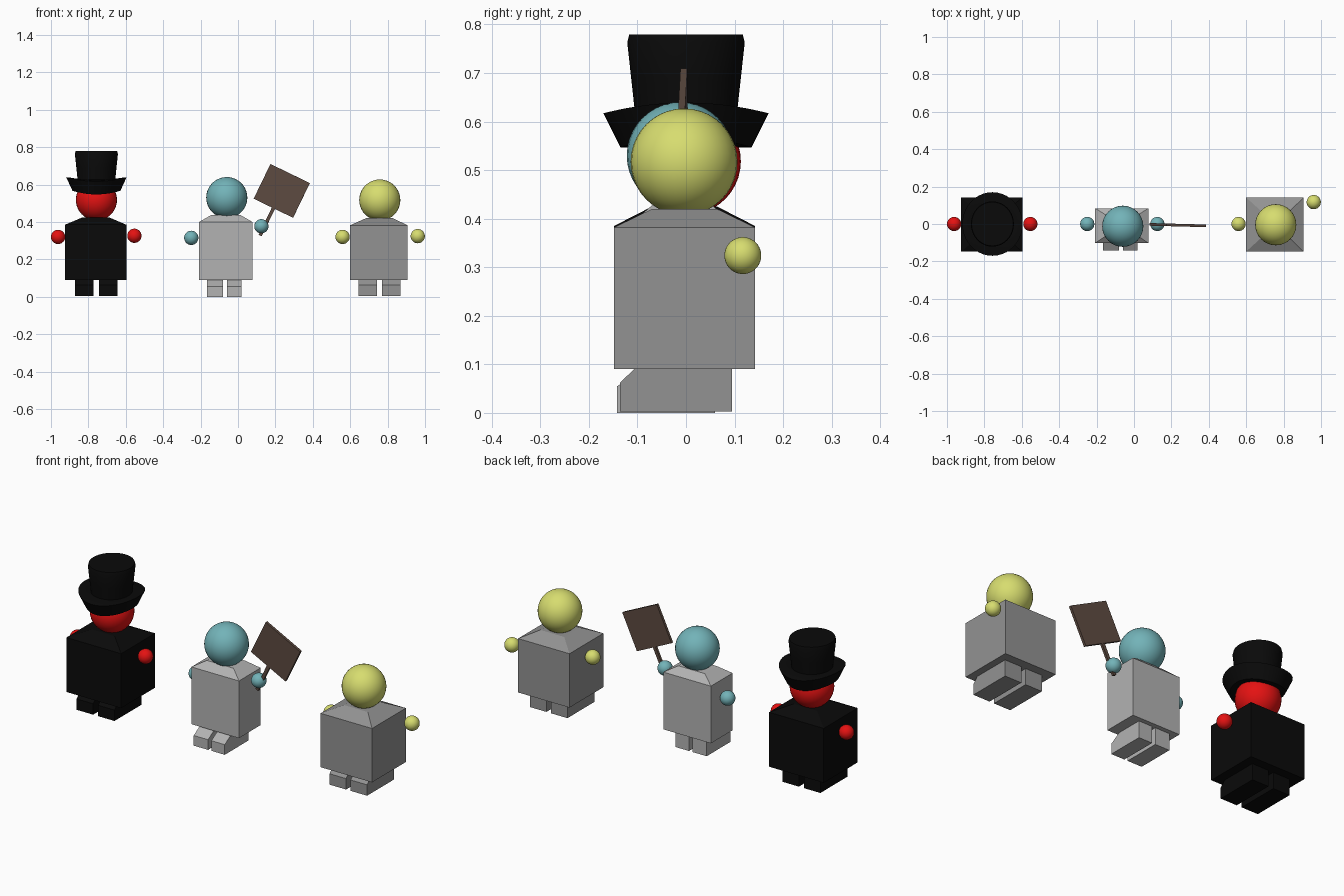
import bpy, bmesh
from math import sin, cos, pi, radians
from mathutils import Matrix

if "Cube" in bpy.data.objects:
    bpy.data.objects.remove(bpy.data.objects["Cube"])


def material(name, r, g, b):
    m = bpy.data.materials.new(name)
    m.diffuse_color = (r, g, b, 1)
    m.use_nodes = True
    m.node_tree.nodes["Principled BSDF"].inputs["Base Color"].default_value = m.diffuse_color
    return m


RED = material("red", 0.78, 0.006, 0.006)
TEAL = material("teal", 0.17, 0.45, 0.48)
YELLOW = material("yellow", 0.68, 0.72, 0.16)
BLACK = material("black", 0.003, 0.003, 0.003)
LIGHT = material("light_grey", 0.45, 0.45, 0.45)
GREY = material("grey", 0.29, 0.29, 0.29)
BROWN = material("brown", 0.11, 0.07, 0.053)


def finish(bm, name, mat, smooth=False):
    bmesh.ops.recalc_face_normals(bm, faces=bm.faces)
    me = bpy.data.meshes.new(name)
    bm.to_mesh(me)
    bm.free()
    ob = bpy.data.objects.new(name, me)
    bpy.context.collection.objects.link(ob)
    me.materials.append(mat)
    if smooth:
        bpy.context.view_layer.objects.active = ob
        ob.select_set(True)
        bpy.ops.object.shade_smooth_by_angle(angle=radians(35))
        ob.select_set(False)
    return ob


def skin(bm, rings):
    """Join equal-sized closed rings of points and cap both ends."""
    loops = [[bm.verts.new(p) for p in ring] for ring in rings]
    n = len(loops[0])
    for a, b in zip(loops, loops[1:]):
        for i in range(n):
            bm.faces.new((a[i], a[(i + 1) % n], b[(i + 1) % n], b[i]))
    bm.faces.new(loops[0])
    bm.faces.new(loops[-1])


def ball(name, pos, r, mat):
    bm = bmesh.new()
    bmesh.ops.create_uvsphere(bm, u_segments=32, v_segments=20, radius=r,
                              matrix=Matrix.Translation(pos))
    finish(bm, name, mat, True)


def rect(x0, x1, y0, y1, z):
    return [(x0, y0, z), (x1, y0, z), (x1, y1, z), (x0, y1, z)]


def figure(tag, skin_mat, coat, body, neck, shoulder_z, neck_z, head, hands, legs, foot):
    # Box torso with sloped shoulders
    bm = bmesh.new()
    skin(bm, [rect(*body, 0.09), rect(*body, shoulder_z), rect(*neck, neck_z)])
    finish(bm, tag + "_torso", coat)
    # Legs with a bevelled toe
    for side, (x0, x1) in zip(("left", "right"), legs):
        bm = bmesh.new()
        skin(bm, [[(x, y, z) for y, z in foot] for x in (x0, x1)])
        finish(bm, f"{tag}_{side}_leg", coat)
    # Head and floating hands
    ball(tag + "_head", head, 0.11, skin_mat)
    for side, p in zip(("left", "right"), hands):
        ball(f"{tag}_{side}_hand", p, 0.038, skin_mat)


FOOT = [(0.095, 0.003), (-0.136, 0.003), (-0.136, 0.062), (-0.107, 0.09), (0.095, 0.09)]
SMALL_FOOT = [(0.06, 0), (-0.142, 0), (-0.142, 0.055), (-0.085, 0.09), (0.06, 0.09)]

figure("red", RED, BLACK, (-0.925, -0.597, -0.148, 0.142), (-0.83, -0.69, -0.07, 0.064),
       0.385, 0.425, (-0.757, 0.003, 0.518),
       [(-0.962, 0, 0.32), (-0.554, 0, 0.326)],
       [(-0.872, -0.773), (-0.743, -0.645)], FOOT)
figure("teal", TEAL, LIGHT, (-0.208, 0.077, -0.102, 0.084), (-0.145, 0.015, -0.06, 0.045),
       0.40, 0.436, (-0.06, -0.012, 0.53),
       [(-0.25, 0, 0.315), (0.125, 0, 0.377)],
       [(-0.166, -0.08), (-0.06, 0.02)], SMALL_FOOT)
figure("yellow", YELLOW, GREY, (0.599, 0.907, -0.148, 0.142), (0.685, 0.828, -0.07, 0.064),
       0.382, 0.42, (0.758, -0.004, 0.517),
       [(0.559, 0, 0.32), (0.961, 0.117, 0.324)],
       [(0.644, 0.743), (0.77, 0.869)], FOOT)

# Top hat: lathe profile of (radius, height, side lift), brim lifted at the sides
profile = [(0.10, 0.547, 0.02), (0.135, 0.547, 0.02), (0.17, 0.617, 0.022),
           (0.14, 0.624, 0.012), (0.106, 0.626, 0), (0.113, 0.69, 0),
           (0.121, 0.763, 0), (0.117, 0.779, 0)]
N = 40
bm = bmesh.new()
skin(bm, [[(-0.757 + 0.95 * r * cos(t), r * sin(t), z + lift * cos(t) ** 2)
           for t in (2 * pi * i / N for i in range(N))] for r, z, lift in profile])
finish(bm, "top_hat", BLACK, True)

# Hand-held sign: board and stick share one tilted frame
frame = (Matrix.Translation((0.234, -0.006, 0.566)) @ Matrix.Rotation(radians(-1.5), 4, 'Z')
         @ Matrix.Rotation(radians(25.8), 4, 'Y'))
for name, size, z in (("sign_board", (0.234, 0.014, 0.206), 0),
                      ("sign_stick", (0.018, 0.013, 0.19), -0.17)):
    bm = bmesh.new()
    bmesh.ops.create_cube(bm, size=1, matrix=frame @ Matrix.Translation((0, 0, z))
                          @ Matrix.Diagonal((*size, 1)))
    finish(bm, name, BROWN)
